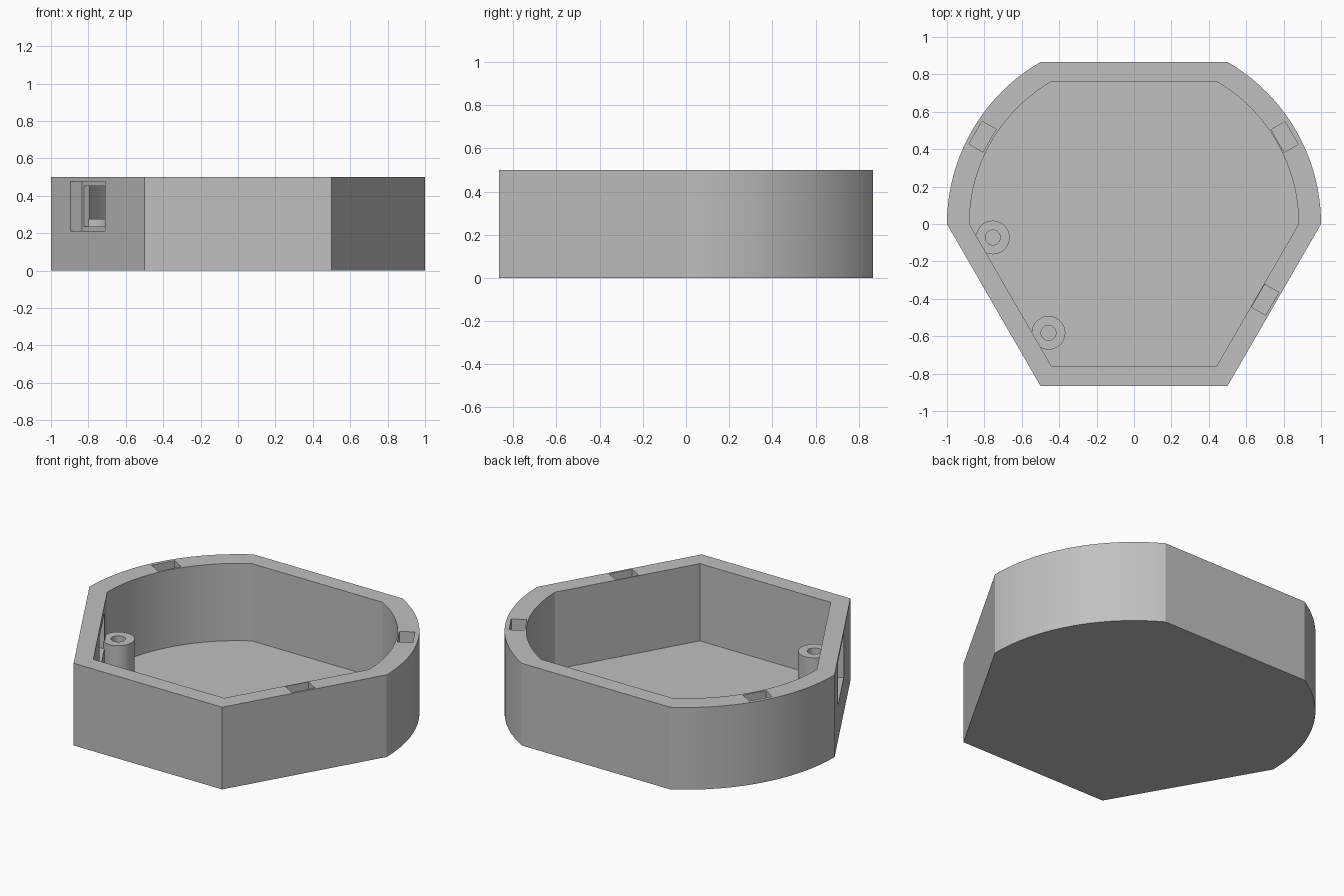
import bpy
import bmesh
from math import cos, sin, radians
from mathutils import Matrix, Vector

cube = bpy.data.objects.get("Cube")
if cube:
    bpy.data.objects.remove(cube, do_unlink=True)

grey = bpy.data.materials.new("plain grey")
grey.use_nodes = True
COLOUR = (0.53, 0.53, 0.53, 1)
grey.diffuse_color = COLOUR
grey.node_tree.nodes["Principled BSDF"].inputs["Base Color"].default_value = COLOUR

HEIGHT, FLOOR, POST_TOP = 0.5, 0.03, 0.277


def outline(radius, steps=32):
    """Half hexagon at the front, two arcs and a flat at the back."""
    front = [(radius * cos(radians(a)), radius * sin(radians(a))) for a in (240, 300)]
    arcs = []
    for start in (0, 120):
        for i in range(steps + 1):
            a = radians(start + 60 * i / steps)
            arcs.append((radius * cos(a), radius * sin(a)))
    return front + arcs


def circle(radius, steps=40):
    return [(radius * cos(radians(360 * i / steps)), radius * sin(radians(360 * i / steps)))
            for i in range(steps)]


def prism(name, points, z0, z1, matrix=None):
    """Extrude a flat profile from z0 to z1."""
    bm = bmesh.new()
    base = bm.faces.new([bm.verts.new((x, y, z0)) for x, y in points])
    top = bmesh.ops.extrude_face_region(bm, geom=[base])
    verts = [v for v in top["geom"] if isinstance(v, bmesh.types.BMVert)]
    bmesh.ops.translate(bm, verts=verts, vec=(0, 0, z1 - z0))
    bmesh.ops.recalc_face_normals(bm, faces=bm.faces)
    if matrix:
        bm.transform(matrix)
    mesh = bpy.data.meshes.new(name)
    bm.to_mesh(mesh)
    bm.free()
    mesh.materials.append(grey)
    obj = bpy.data.objects.new(name, mesh)
    bpy.context.collection.objects.link(obj)
    return obj


def block(name, angle, r0, r1, t0, t1, z0, z1):
    """Box placed by radial and sideways extent around a wall direction."""
    points = [(r0, t0), (r1, t0), (r1, t1), (r0, t1)]
    return prism(name, points, z0, z1, Matrix.Rotation(radians(angle), 4, "Z"))


def activate(obj):
    bpy.ops.object.select_all(action="DESELECT")
    obj.select_set(True)
    bpy.context.view_layer.objects.active = obj


def cut(obj, cutter):
    cutter.hide_render = True
    mod = obj.modifiers.new("cut", "BOOLEAN")
    mod.operation, mod.solver, mod.object = "DIFFERENCE", "EXACT", cutter
    activate(obj)
    bpy.ops.object.modifier_apply(modifier=mod.name)
    bpy.data.objects.remove(cutter, do_unlink=True)


# Open tray with an even wall
tray = prism("tray", outline(1), 0, HEIGHT)
cut(tray, prism("cavity_cutter", outline(0.88), FLOOR, HEIGHT + 0.1))

# Three small pockets sunk into the rim
for angle, r in ((30, 0.93), (150, 0.935), (330, 0.81)):
    cut(tray, block("pocket_cutter", angle, r - 0.043, r + 0.043,
                    -0.07, 0.07, HEIGHT - 0.1, HEIGHT + 0.1))

# Stepped window through the front right wall
cut(tray, block("recess_cutter", 210, 0.796, 1.0, -0.29, 0.08, 0.213, 0.477))
cut(tray, block("window_cutter", 210, 0.7, 0.85, -0.27, 0.06, 0.237, 0.453))

# Hollow screw posts against the same wall
parts = [tray]
for name, x, y in (("rear_post", -0.755, -0.072), ("front_post", -0.457, -0.582)):
    place = Matrix.Translation(Vector((x, y, 0)))
    post = prism(name, circle(0.09), FLOOR - 0.01, POST_TOP, place)
    cut(post, prism("bore_cutter", circle(0.04), FLOOR, POST_TOP + 0.1, place))
    parts.append(post)

for obj in parts:
    activate(obj)
    bpy.ops.object.shade_smooth_by_angle(angle=radians(20))
